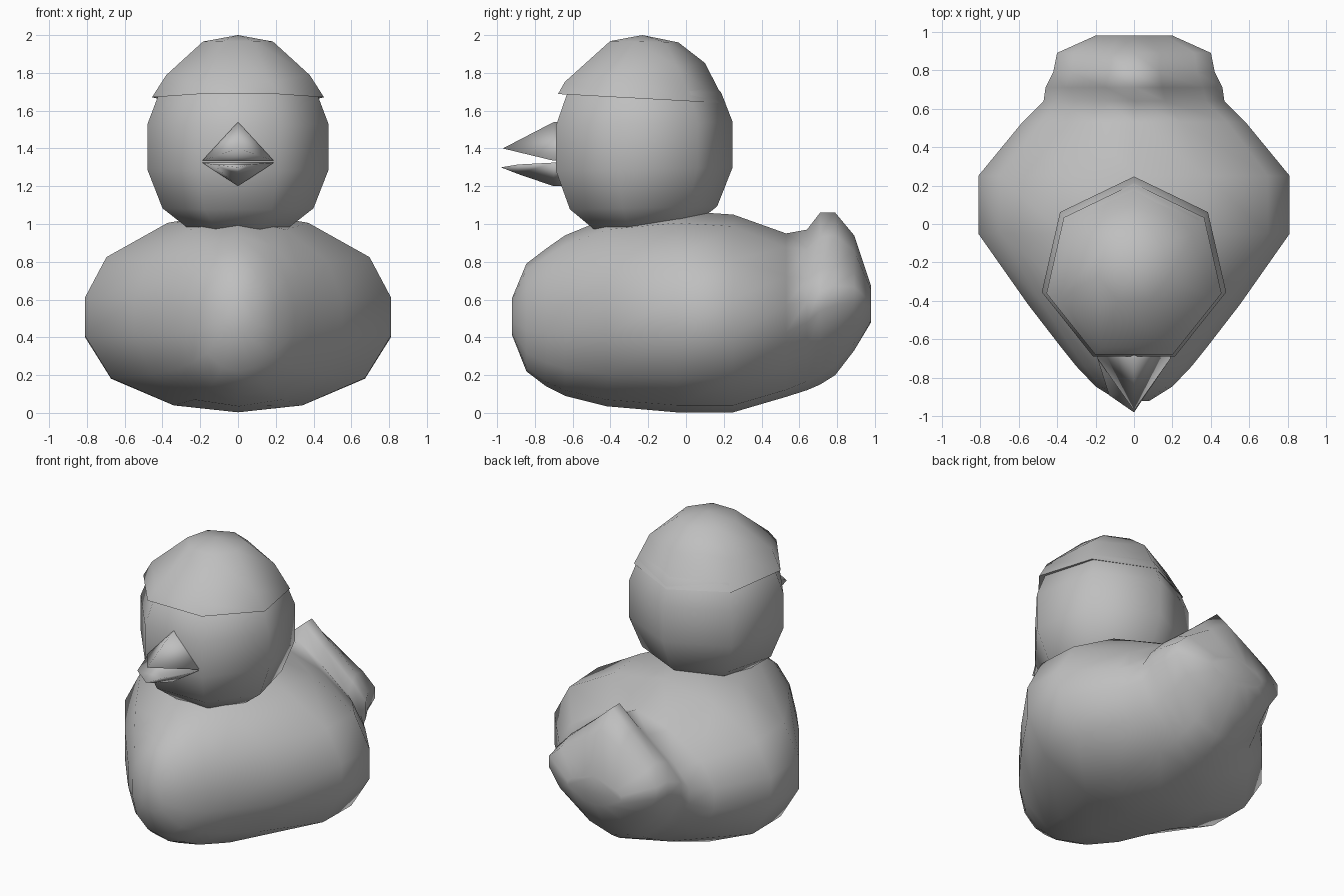
import bpy
import bmesh
from math import sin, cos, pi, radians
from mathutils import Vector

old = bpy.data.objects.get("Cube")
if old:
    bpy.data.objects.remove(old)

grey = bpy.data.materials.new("plain_grey")
grey.use_nodes = True
tone = (0.52, 0.52, 0.52, 1)
grey.diffuse_color = tone
grey.node_tree.nodes["Principled BSDF"].inputs["Base Color"].default_value = tone


def loft(name, rings, start=None, end=None, smooth=60):
    """Bridge equal rings; close each end with a point or a flat face."""
    bm = bmesh.new()
    loops = [[bm.verts.new(p) for p in ring] for ring in rings]
    n = len(loops[0])
    for a, b in zip(loops, loops[1:]):
        for i in range(n):
            j = (i + 1) % n
            bm.faces.new((a[i], a[j], b[j], b[i]))
    for loop, tip in ((loops[0], start), (loops[-1], end)):
        if tip is None:
            bm.faces.new(loop)
        else:
            point = bm.verts.new(tip)
            for i in range(n):
                bm.faces.new((loop[i], loop[(i + 1) % n], point))
    bmesh.ops.recalc_face_normals(bm, faces=bm.faces[:])
    mesh = bpy.data.meshes.new(name)
    bm.to_mesh(mesh)
    bm.free()
    mesh.materials.append(grey)
    obj = bpy.data.objects.new(name, mesh)
    bpy.context.collection.objects.link(obj)
    bpy.ops.object.select_all(action="DESELECT")
    obj.select_set(True)
    bpy.context.view_layer.objects.active = obj
    bpy.ops.object.shade_smooth_by_angle(angle=radians(smooth))


def heptagon(z, r, y, lean):
    """Seven-sided ring with a corner at the back; lean lowers the back."""
    ring = []
    for k in range(7):
        a = 2 * pi * k / 7
        dy = r * cos(a)
        ring.append(Vector((r * sin(a), y + dy, z - lean * dy)))
    return ring


# Body and upturned tail: cross-sections from chest to tail
body_half = [(0, 0), (.42, .035), (.83, .17), (1, .38),
             (1, .57), (.86, .77), (.46, .94), (0, 1)]
tail_half = [(0, 0), (.4, .06), (.8, .24), (1, .43),
             (1, .55), (.78, .67), (.32, .86), (0, 1)]


def section(y, width, low, high, tail):
    half = [Vector(a).lerp(Vector(b), tail) for a, b in zip(body_half, tail_half)]
    outline = half + [Vector((-p.x, p.y)) for p in half[-2:0:-1]]
    return [(p.x * width, y, low + p.y * (high - low)) for p in outline]


# y, half width, bottom, top, tail shape
stations = [
    (-.92, .08, .41, .61, 0), (-.845, .20, .22, .79, 0),
    (-.74, .30, .14, .87, 0), (-.64, .38, .09, .94, 0),
    (-.42, .55, .035, 1.03, 0), (-.05, .81, .003, 1.07, 0),
    (.25, .81, .003, 1.05, 0), (.53, .58, .085, .95, .3),
    (.64, .47, .12, .97, .8), (.71, .46, .15, 1.06, 1),
    (.79, .42, .20, 1.06, 1), (.89, .40, .33, .94, .9),
    (.98, .20, .48, .67, .6),
]
loft("body", [section(*s) for s in stations], smooth=80)

# Head
head_profile = [(.97, .26), (1.085, .41), (1.29, .492), (1.53, .492),
                (1.69, .43), (1.80, .32)]
loft("head", [heptagon(z, r, -.245, -.02) for z, r in head_profile],
     start=(0, -.24, .955), end=(0, -.24, 1.9))

# Cap with a thin turned-in rim and a low brow at the front
cap_profile = [(1.67, .42, -.25, .055), (1.665, .467, -.257, .055),
               (1.80, .39, -.29, -.135), (1.965, .19, -.23, .02)]
loft("cap", [heptagon(*ring) for ring in cap_profile],
     start=(0, -.24, 1.72), end=(0, -.23, 2.0))


# Beak halves: triangular sections given as y, left, right, hinge, peak
def beak(name, sections, tip):
    rings = [[(a, y, hinge), (b, y, hinge), (0, y, peak)]
             for y, a, b, hinge, peak in sections]
    loft(name, rings, end=tip, smooth=180)


beak("upper_beak", [(-.62, -.19, .19, 1.335, 1.54), (-.70, -.19, .19, 1.335, 1.54)],
     (0, -.97, 1.40))
beak("lower_beak", [(-.62, -.19, .19, 1.325, 1.20), (-.70, -.19, .19, 1.325, 1.20),
                    (-.89, -.13, .06, 1.315, 1.265)], (0, -.98, 1.30))
